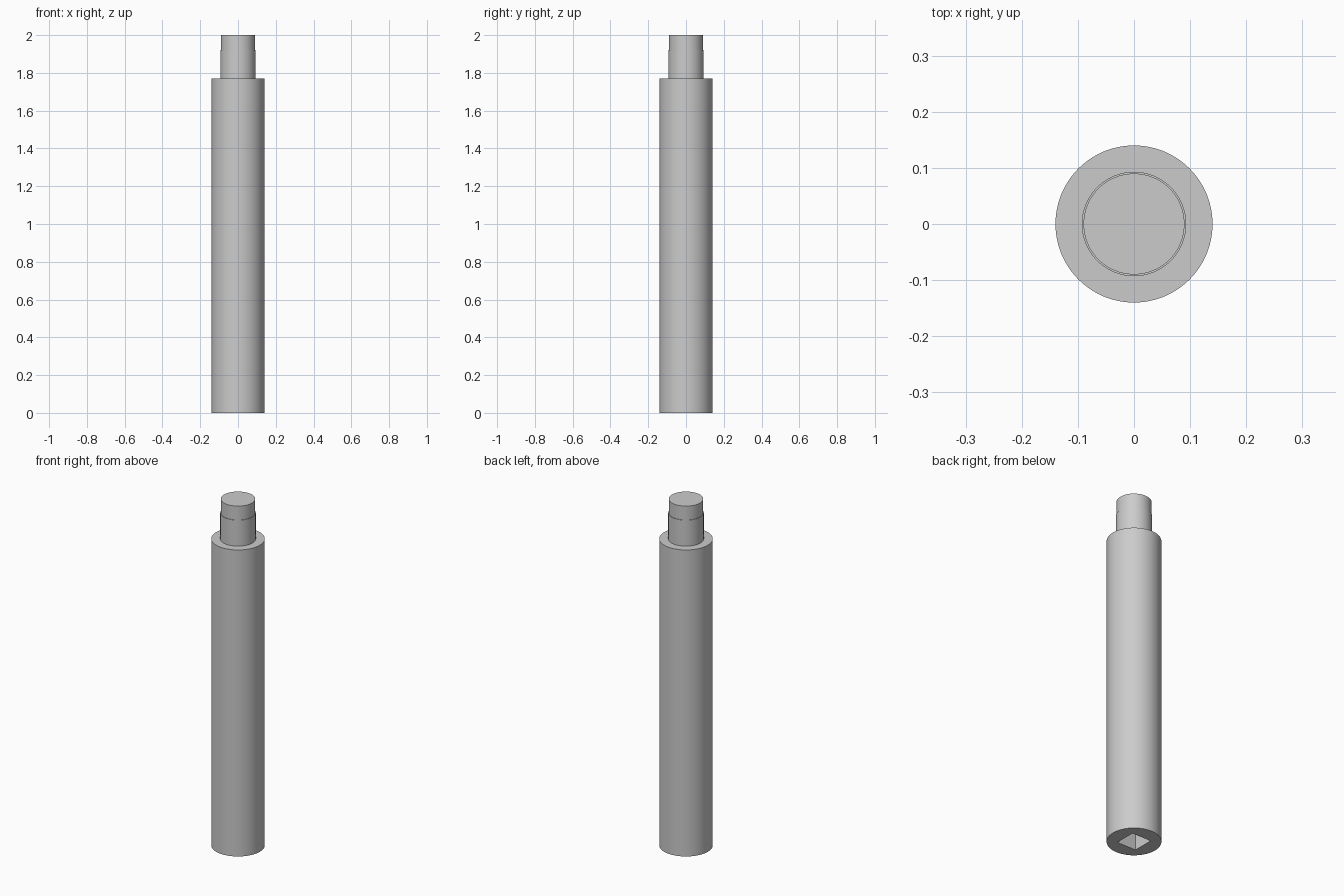
import bpy
import bmesh
import math

cube = bpy.data.objects.get("Cube")
if cube:
    bpy.data.objects.remove(cube, do_unlink=True)

SEGMENTS = 96
SOCKET_HALF = 0.06
SOCKET_DEPTH = 0.25

grey = bpy.data.materials.new("plain grey")
grey.use_nodes = True
colour = (0.6, 0.6, 0.6, 1)
grey.diffuse_color = colour
grey.node_tree.nodes["Principled BSDF"].inputs["Base Color"].default_value = colour


def ring(bm, radius, z):
    return [bm.verts.new((radius * math.cos(a), radius * math.sin(a), z))
            for a in (math.tau * i / SEGMENTS for i in range(SEGMENTS))]


def square(bm, z):
    h = SOCKET_HALF
    return [bm.verts.new((x, y, z)) for x, y in ((h, h), (-h, h), (-h, -h), (h, -h))]


def bridge(bm, lower, upper):
    n = len(lower)
    for i in range(n):
        j = (i + 1) % n
        bm.faces.new((lower[i], lower[j], upper[j], upper[i]))


# Stepped shaft: wide body, neck and slightly narrower tip
bm = bmesh.new()
profile = [(0.14, 0), (0.14, 1.77), (0.093, 1.77), (0.093, 1.92), (0.09, 1.92), (0.09, 2)]
rings = [ring(bm, r, z) for r, z in profile]
for lower, upper in zip(rings, rings[1:]):
    bridge(bm, lower, upper)
bm.faces.new(rings[-1])

# Square socket sunk into the underside
mouth, floor = square(bm, 0), square(bm, SOCKET_DEPTH)
bridge(bm, mouth, floor)
bm.faces.new(floor)

# Flat underside: one fan per side of the socket mouth
quarter = SEGMENTS // 4
for k in range(4):
    start = SEGMENTS // 8 + k * quarter
    arc = [rings[0][(start + i) % SEGMENTS] for i in range(quarter + 1)]
    bm.faces.new(arc + [mouth[(k + 1) % 4], mouth[k]])

bmesh.ops.recalc_face_normals(bm, faces=bm.faces)
mesh = bpy.data.meshes.new("socket_shaft")
bm.to_mesh(mesh)
bm.free()
mesh.materials.append(grey)

shaft = bpy.data.objects.new("socket_shaft", mesh)
bpy.context.collection.objects.link(shaft)
bpy.context.view_layer.objects.active = shaft
shaft.select_set(True)
bpy.ops.object.shade_smooth_by_angle(angle=math.radians(30))
